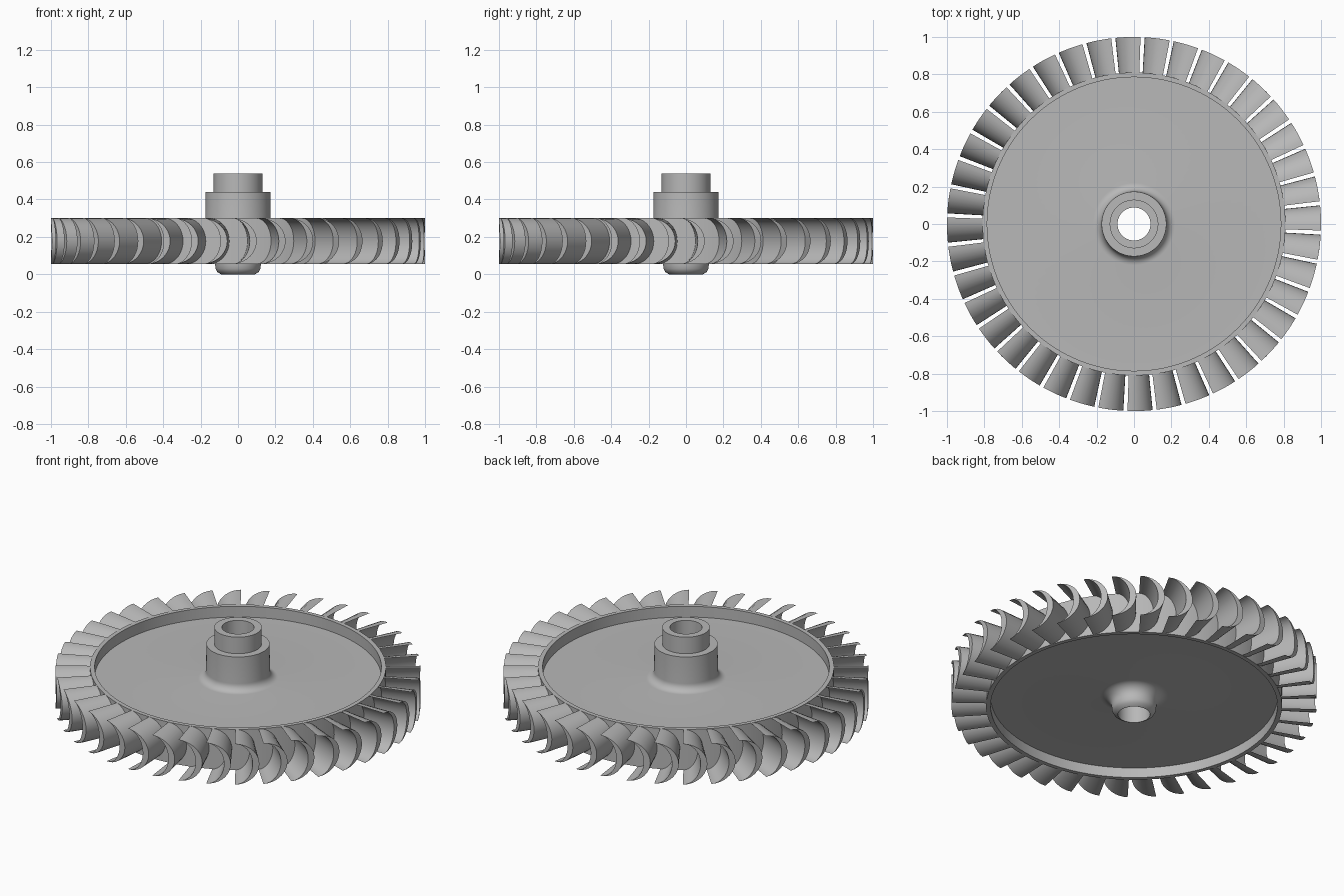
import bpy, bmesh
from math import sin, cos, pi, radians

cube = bpy.data.objects.get("Cube")
if cube:
    bpy.data.objects.remove(cube, do_unlink=True)

steel = bpy.data.materials.new("grey_metal")
steel.use_nodes = True
GREY = (0.48, 0.48, 0.48, 1)
steel.diffuse_color = GREY
steel.node_tree.nodes["Principled BSDF"].inputs["Base Color"].default_value = GREY

BLADES = 40
RIM_IN, RIM_OUT, TIP = 0.785, 0.81, 1.0
Z_LOW, Z_HIGH = 0.055, 0.30
WEB_LOW, WEB_HIGH = 0.115, 0.235


def finish(name, bm):
    bmesh.ops.recalc_face_normals(bm, faces=bm.faces)
    mesh = bpy.data.meshes.new(name)
    bm.to_mesh(mesh)
    bm.free()
    mesh.materials.append(steel)
    ob = bpy.data.objects.new(name, mesh)
    bpy.context.collection.objects.link(ob)
    bpy.ops.object.select_all(action='DESELECT')
    ob.select_set(True)
    bpy.context.view_layer.objects.active = ob
    bpy.ops.object.shade_smooth_by_angle(angle=radians(30))
    return ob


def lathe(name, profile, steps=120):
    """Revolve a closed (radius, height) profile about z."""
    bm = bmesh.new()
    rings = [[bm.verts.new((r * cos(2 * pi * i / steps), r * sin(2 * pi * i / steps), z))
              for r, z in profile] for i in range(steps)]
    n = len(profile)
    for i in range(steps):
        a, b = rings[i], rings[(i + 1) % steps]
        for j in range(n):
            k = (j + 1) % n
            bm.faces.new((a[j], b[j], b[k], a[k]))
    return finish(name, bm)


def arc(cr, cz, rad, start, end, n=8):
    return [(cr + rad * cos(radians(start + (end - start) * i / n)),
             cz + rad * sin(radians(start + (end - start) * i / n))) for i in range(n + 1)]


# Wheel: bored stepped hub, filleted into the web, and a raised rim
upper_fillet = arc(0.22, WEB_HIGH + 0.045, 0.045, 180, 270)
lower_fillet = arc(0.187, WEB_LOW - 0.065, 0.065, 90, 180)
wheel = [(0.088, 0.54), (0.13, 0.54), (0.13, 0.44), (0.173, 0.44)]
wheel += upper_fillet
wheel += [(RIM_IN, WEB_HIGH), (RIM_IN, Z_HIGH), (RIM_OUT, Z_HIGH),
          (RIM_OUT, Z_LOW), (RIM_IN, Z_LOW), (RIM_IN, WEB_LOW)]
wheel += lower_fillet
wheel += [(0.12, 0.03), (0.11, 0.012), (0.09, 0), (0.088, 0)]
lathe("wheel_and_hub", wheel)


# Blades: crescent section, bulging counterclockwise, widening with radius
def crescent(n=18):
    mid, half = (Z_LOW + Z_HIGH) / 2, (Z_HIGH - Z_LOW) / 2
    edge = -0.035
    outer = [(edge + 0.135 * sin(pi * i / n), mid - half * cos(pi * i / n))
             for i in range(n + 1)]
    inner = [(edge + 0.098 * sin(pi * i / n), mid - half * cos(pi * i / n))
             for i in range(n - 1, 0, -1)]
    return outer, inner


outer, inner = crescent()
section = outer + inner
n, total = len(outer), len(section)
bm = bmesh.new()
for b in range(BLADES):
    turn = 2 * pi * b / BLADES
    root, end = [[bm.verts.new((r * cos(turn + t), r * sin(turn + t), z)) for t, z in section]
                 for r in (RIM_OUT - 0.01, TIP)]
    for j in range(total):
        k = (j + 1) % total
        bm.faces.new((root[j], root[k], end[k], end[j]))
    # End caps, bridged between the two arcs
    for ring in (root, end):
        for j in range(n - 1):
            quad = [ring[j], ring[j + 1], ring[(total - j - 1) % total], ring[(total - j) % total]]
            bm.faces.new(list(dict.fromkeys(quad)))
finish("blades", bm)
